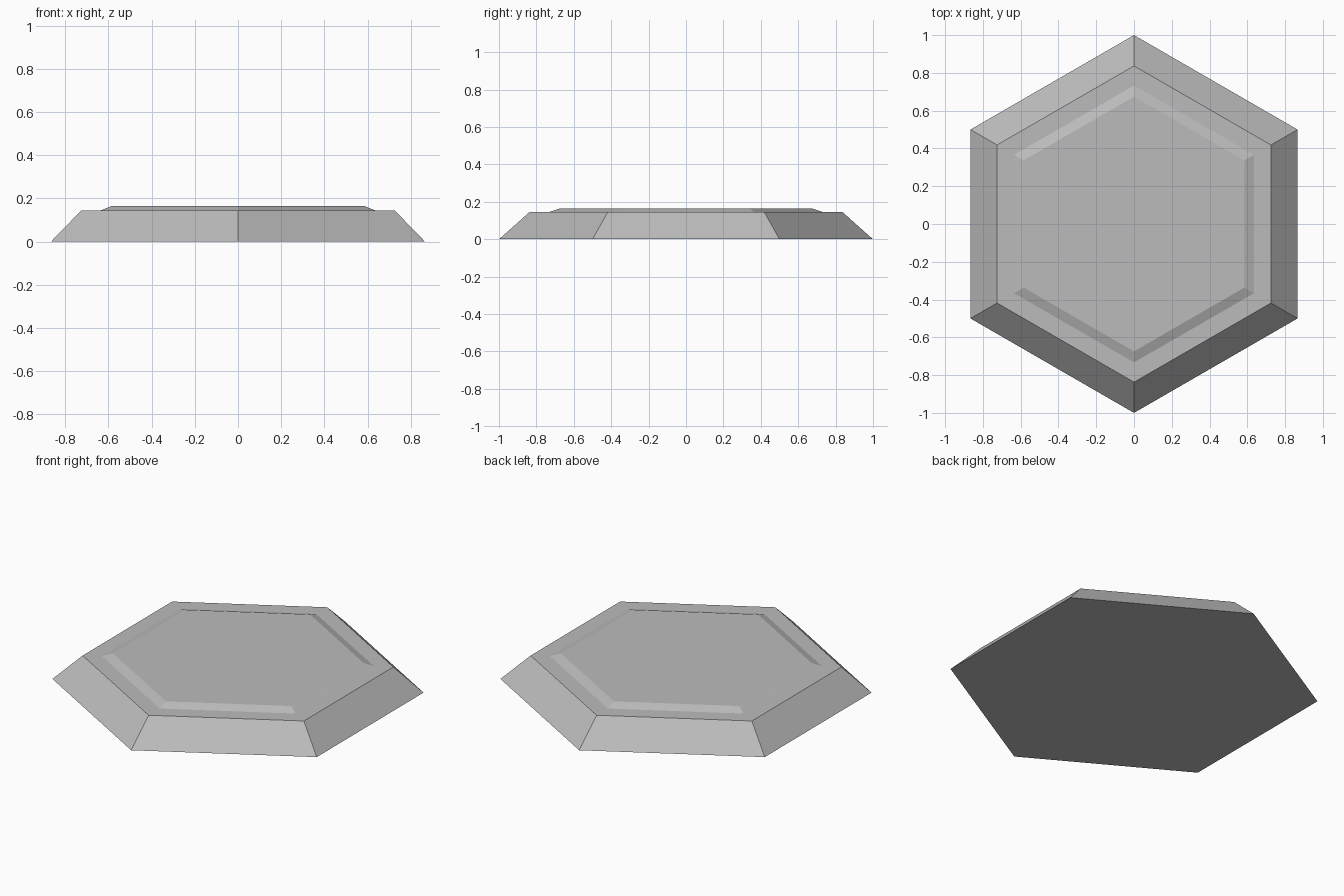
import bpy, bmesh, math

if "Cube" in bpy.data.objects:
    bpy.data.objects.remove(bpy.data.objects["Cube"])

# Single grey finish
grey = bpy.data.materials.new("plain grey")
grey.diffuse_color = (0.5, 0.5, 0.5, 1)
grey.use_nodes = True
grey.node_tree.nodes["Principled BSDF"].inputs["Base Color"].default_value = grey.diffuse_color

# Hexagon rings from the base up: (corner radius, height)
RINGS = [(1.0, 0.0), (0.837, 0.145), (0.733, 0.145), (0.674, 0.165)]

bm = bmesh.new()
loops = []
for r, z in RINGS:
    angles = [math.radians(90 + 60 * i) for i in range(6)]
    loops.append([bm.verts.new((r * math.cos(a), r * math.sin(a), z)) for a in angles])

# Bevelled side, flat rim and raised panel edge
for low, high in zip(loops, loops[1:]):
    for i in range(6):
        j = (i + 1) % 6
        bm.faces.new((low[i], low[j], high[j], high[i]))

# Underside and top panel
bm.faces.new(loops[0][::-1])
bm.faces.new(loops[-1])

mesh = bpy.data.meshes.new("hexagonal_tile")
bm.to_mesh(mesh)
bm.free()
mesh.materials.append(grey)
tile = bpy.data.objects.new("hexagonal_tile", mesh)
bpy.context.collection.objects.link(tile)
